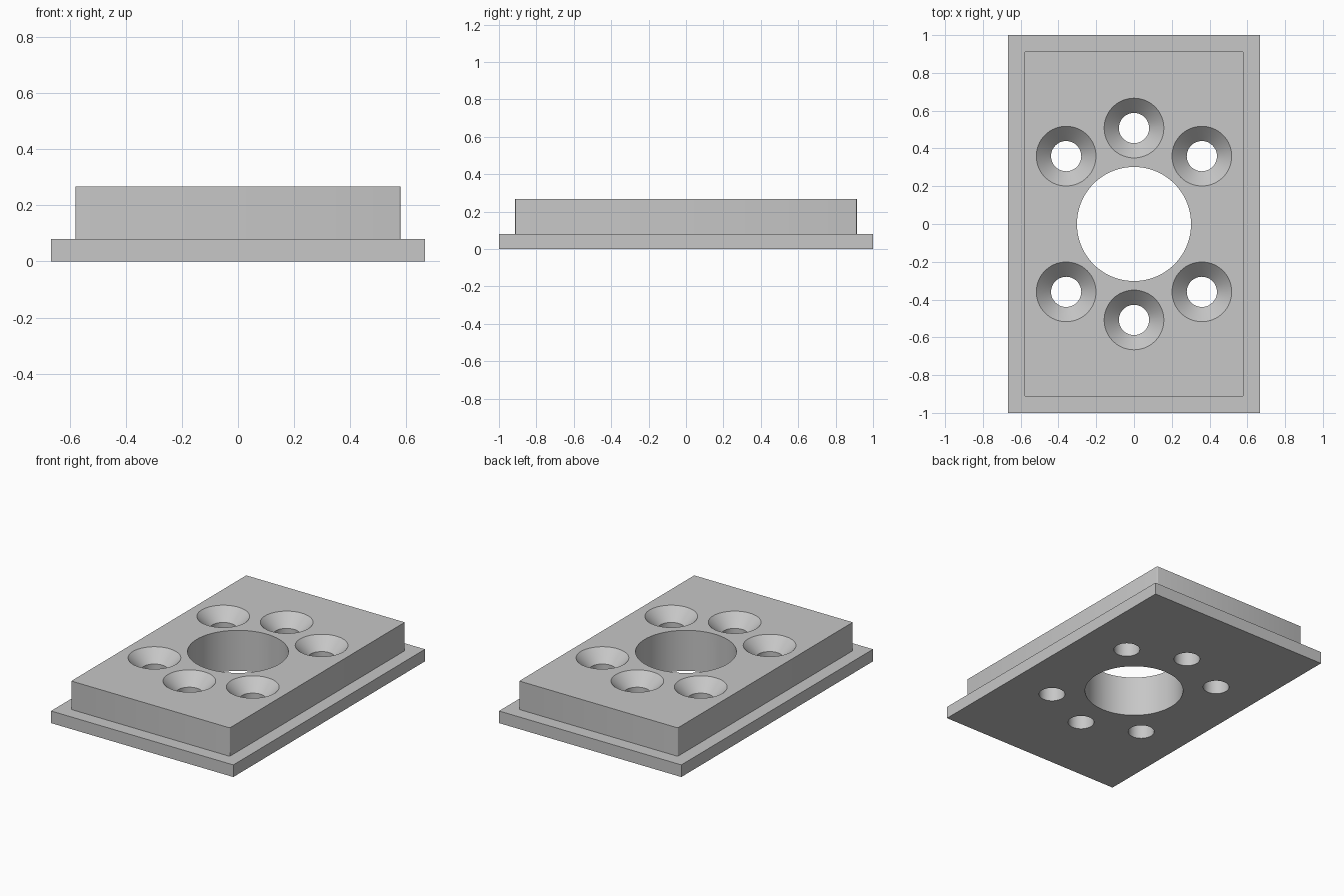
import bpy
import bmesh
import math
from mathutils import Matrix, Vector

cube = bpy.data.objects.get("Cube")
if cube:
    bpy.data.objects.remove(cube, do_unlink=True)

PLATE_H, TOP = 0.08, 0.268      # flange thickness, overall height
BORE_R = 0.302                  # central bore
RING_R, HOLE_R, SINK_R = 0.508, 0.08, 0.158

grey = bpy.data.materials.new("machined_grey")
grey.use_nodes = True
colour = (0.57, 0.57, 0.57, 1)
grey.diffuse_color = colour
grey.node_tree.nodes["Principled BSDF"].inputs["Base Color"].default_value = colour


def make_object(name, bm):
    bmesh.ops.recalc_face_normals(bm, faces=bm.faces)
    mesh = bpy.data.meshes.new(name)
    bm.to_mesh(mesh)
    bm.free()
    mesh.materials.append(grey)
    obj = bpy.data.objects.new(name, mesh)
    bpy.context.collection.objects.link(obj)
    return obj


def box(name, half_x, half_y, z0, z1, fillet=0):
    bm = bmesh.new()
    size = Matrix.Diagonal((2 * half_x, 2 * half_y, z1 - z0, 1))
    bmesh.ops.create_cube(bm, size=1, matrix=Matrix.Translation((0, 0, (z0 + z1) / 2)) @ size)
    if fillet:
        upright = [e for e in bm.edges if abs(e.verts[0].co.z - e.verts[1].co.z) > 0.01]
        bmesh.ops.bevel(bm, geom=upright, offset=fillet, segments=3, profile=0.5, affect='EDGES')
    return make_object(name, bm)


def lathe(bm, centre, profile, sides):
    """Closed solid from rings of (radius, height) around a vertical axis."""
    rings = []
    for r, z in profile:
        rings.append([bm.verts.new(Vector((centre[0] + r * math.cos(a), centre[1] + r * math.sin(a), z)))
                      for a in (math.tau * i / sides for i in range(sides))])
    for low, high in zip(rings, rings[1:]):
        for i in range(sides):
            j = (i + 1) % sides
            bm.faces.new((low[i], low[j], high[j], high[i]))
    bm.faces.new(rings[0][::-1])
    bm.faces.new(rings[-1])


def combine(target, tool, operation):
    mod = target.modifiers.new(operation.lower(), 'BOOLEAN')
    mod.operation = operation
    mod.solver = 'EXACT'
    mod.object = tool
    bpy.context.view_layer.objects.active = target
    bpy.ops.object.modifier_apply(modifier=mod.name)
    bpy.data.objects.remove(tool, do_unlink=True)


# Thin flange with a raised block on top, joined into one solid
body = box("flanged_mounting_plate", 0.666, 1, 0, PLATE_H)
block = box("raised_block", 0.579, 0.913, PLATE_H / 2, TOP, fillet=0.006)
combine(body, block, 'UNION')

# Central bore and two arcs of three countersunk screw holes
bm = bmesh.new()
lathe(bm, (0, 0), [(BORE_R, -0.1), (BORE_R, TOP + 0.1)], 96)
sink = SINK_R - HOLE_R
screw = [(HOLE_R, -0.1), (HOLE_R, TOP - sink), (SINK_R, TOP), (SINK_R, TOP + 0.1)]
for side in (1, -1):
    for degrees in (45, 90, 135):
        a = math.radians(degrees * side)
        lathe(bm, (RING_R * math.cos(a), RING_R * math.sin(a)), screw, 64)
cutters = make_object("hole_cutters", bm)
cutters.hide_render = True
combine(body, cutters, 'DIFFERENCE')

# Smooth hole walls, crisp edges
bpy.ops.object.select_all(action='DESELECT')
body.select_set(True)
bpy.context.view_layer.objects.active = body
bpy.ops.object.shade_smooth_by_angle(angle=math.radians(31))
